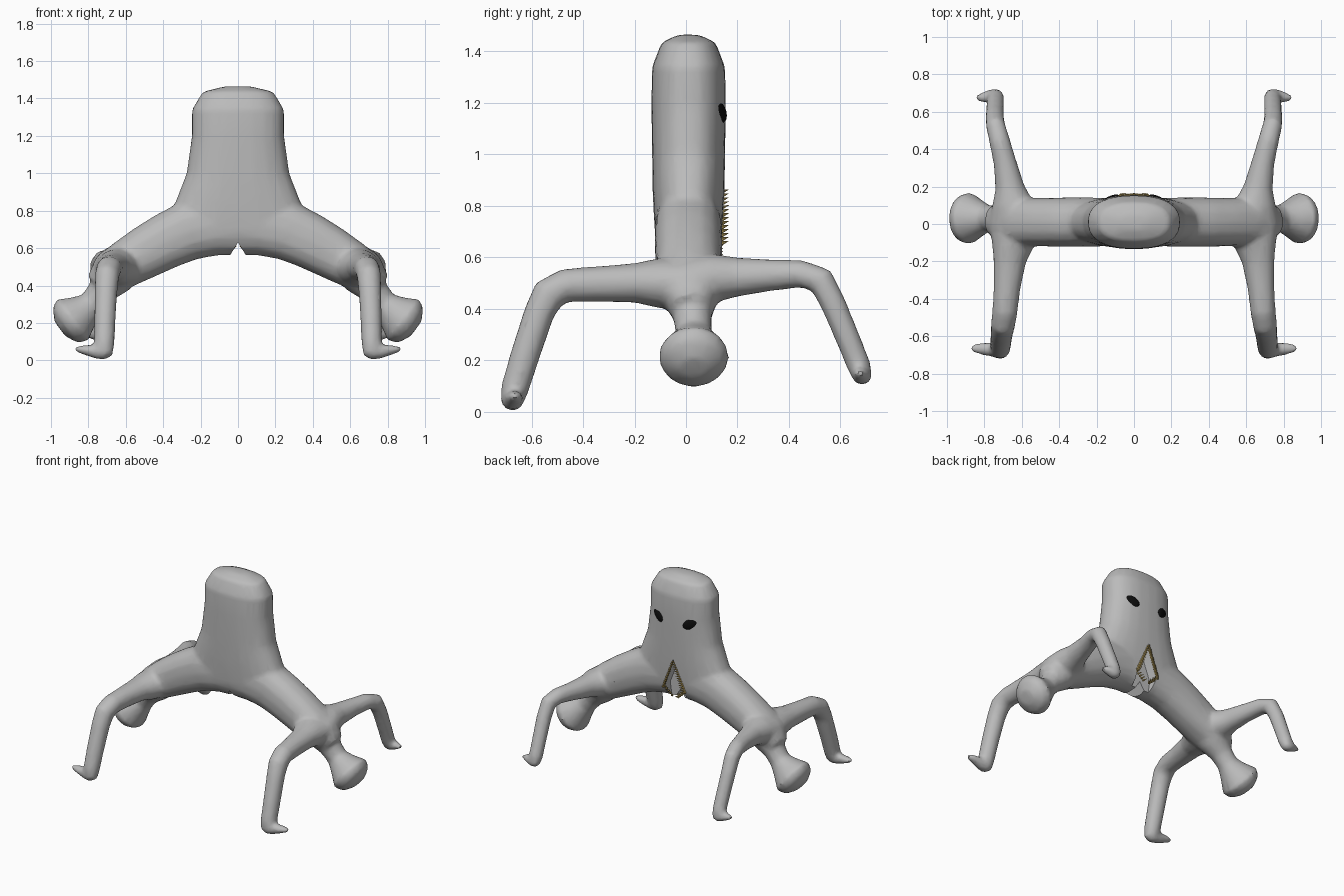
import bpy, bmesh, math
from mathutils import Vector, Matrix

if "Cube" in bpy.data.objects:
    bpy.data.objects.remove(bpy.data.objects["Cube"])


def material(name, color):
    m = bpy.data.materials.new(name)
    m.diffuse_color = (*color, 1)
    m.use_nodes = True
    m.node_tree.nodes["Principled BSDF"].inputs["Base Color"].default_value = m.diffuse_color
    return m


GREY = material("skin grey", (0.50, 0.50, 0.50))
BLACK = material("eye black", (0.004, 0.004, 0.004))
GOLD = material("tooth gold", (0.50, 0.36, 0.11))


def finish(bm, name, mat):
    bmesh.ops.recalc_face_normals(bm, faces=bm.faces)
    me = bpy.data.meshes.new(name)
    bm.to_mesh(me)
    bm.free()
    me.materials.append(mat)
    ob = bpy.data.objects.new(name, me)
    bpy.context.collection.objects.link(ob)
    return ob


def loft(bm, path, side, n=16, power=2.0):
    """Skin elliptical rings (x, y, z, half in path plane, half along side)."""
    side, rings = Vector(side), []
    pts = [Vector(p[:3]) for p in path]
    for i, p in enumerate(path):
        t = (pts[min(i + 1, len(pts) - 1)] - pts[max(i - 1, 0)]).normalized()
        s = (side - t * side.dot(t)).normalized()
        u = s.cross(t)
        ring = []
        for k in range(n):
            a = 2 * math.pi * k / n
            c, d = math.cos(a), math.sin(a)
            c = math.copysign(abs(c) ** (2 / power), c)
            d = math.copysign(abs(d) ** (2 / power), d)
            ring.append(bm.verts.new(pts[i] + u * c * p[3] + s * d * p[4]))
        rings.append(ring)
    for a, b in zip(rings, rings[1:]):
        for k in range(n):
            bm.faces.new((a[k], a[(k + 1) % n], b[(k + 1) % n], b[k]))
    bm.faces.new(rings[0])
    bm.faces.new(rings[-1])


bm = bmesh.new()
# Flattened trunk
loft(bm, [(0, .01, .68, .36, .13), (0, .01, .76, .37, .135), (0, .01, .86, .33, .14),
          (0, .01, 1.0, .275, .142), (0, .01, 1.2, .247, .145), (0, .01, 1.34, .247, .142),
          (0, .01, 1.435, .19, .105), (0, .01, 1.465, .07, .04)], (0, 1, 0), 24, 2.4)
for s in (1, -1):
    def side_loft(path, hint, power=2.0):
        loft(bm, [(s * p[0], *p[1:]) for p in path], hint, 16, power)

    # Arching half of the body
    side_loft([(-.06, .01, .72, .155, .13), (.12, .01, .72, .16, .13), (.26, .01, .695, .16, .132),
               (.38, .01, .64, .15, .132), (.50, .01, .575, .14, .13), (.62, .01, .505, .125, .13),
               (.70, .015, .45, .105, .11), (.75, .02, .40, .075, .08)], (0, 1, 0), 2.3)
    # Neck and flared head
    side_loft([(.66, .02, .45, .11, .11), (.735, .025, .365, .075, .075), (.78, .03, .305, .07, .07),
               (.83, .03, .26, .10, .10), (.885, .03, .215, .14, .14),
               (.925, .03, .188, .115, .12), (.952, .03, .168, .05, .06)], (0, 1, 0))
    # Front leg and foot
    side_loft([(.64, .0, .49, .10, .14), (.65, -.12, .50, .095, .11), (.665, -.2, .50, .077, .088),
               (.68, -.35, .495, .07, .072), (.69, -.47, .49, .066, .068), (.70, -.535, .455, .068, .066),
               (.705, -.572, .38, .06, .062), (.712, -.625, .22, .058, .058),
               (.715, -.665, .09, .055, .056), (.715, -.68, .03, .045, .045)], (1, 0, 0))
    side_loft([(.675, -.675, .055, .03, .035), (.72, -.675, .045, .046, .045), (.77, -.67, .048, .037, .038),
               (.83, -.665, .058, .026, .032), (.875, -.665, .06, .012, .015)], (0, 1, 0))
    # Rear leg and foot
    side_loft([(.64, .0, .50, .10, .14), (.65, .11, .52, .095, .11), (.665, .2, .523, .077, .078),
               (.69, .33, .53, .062, .062), (.72, .45, .535, .054, .056), (.74, .525, .51, .055, .053),
               (.745, .572, .42, .05, .05), (.742, .635, .27, .048, .048),
               (.74, .675, .17, .047, .047), (.738, .69, .13, .035, .035)], (1, 0, 0))
    side_loft([(.705, .685, .14, .025, .03), (.745, .685, .142, .042, .042), (.785, .68, .145, .032, .034),
               (.83, .675, .15, .018, .024), (.85, .675, .15, .008, .012)], (0, 1, 0))
body = finish(bm, "creature_body", GREY)

# Fuse the limbs into one skin
remesh = body.modifiers.new("fuse", 'REMESH')
remesh.mode = 'VOXEL'
remesh.voxel_size = 0.014
relax = body.modifiers.new("relax", 'SMOOTH')
relax.factor = 0.5
relax.iterations = 8
reduce = body.modifiers.new("reduce", 'DECIMATE')
reduce.ratio = 0.25


def prism(name, outline, y0, y1):
    b = bmesh.new()
    f = b.faces.new([b.verts.new((x, y0, z)) for x, z in outline])
    r = bmesh.ops.extrude_face_region(b, geom=[f])
    vs = [v for v in r["geom"] if isinstance(v, bmesh.types.BMVert)]
    bmesh.ops.translate(b, verts=vs, vec=(0, y1 - y0, 0))
    ob = finish(b, name, GREY)
    ob.hide_render = True
    return ob


# Mouth wedge in the back and a small notch under the arch
cutters = [prism("mouth_cutter", [(0, .88), (.085, .66), (.06, .5), (-.06, .5), (-.085, .66)], .06, .3),
           prism("notch_cutter", [(0, .63), (.05, .55), (-.05, .55)], -.3, .2)]
for c in cutters:
    cut = body.modifiers.new("cut", 'BOOLEAN')
    cut.operation = 'DIFFERENCE'
    cut.object = c
bpy.context.view_layer.objects.active = body
body.select_set(True)
for m in list(body.modifiers):
    bpy.ops.object.modifier_apply(modifier=m.name)
for c in cutters:
    bpy.data.objects.remove(c)
bpy.ops.object.shade_smooth_by_angle(angle=math.radians(40))

# Teeth lining the mouth
bm = bmesh.new()
for s in (1, -1):
    for i in range(14):
        z = .855 - .2 * i / 13
        base = Vector((s * (.012 + .073 * i / 13), .14, z))
        aim = Vector((-s * .45, .8, .25)).normalized()
        mat = Matrix.Translation(base + aim * .012) @ aim.to_track_quat('Z', 'Y').to_matrix().to_4x4()
        bmesh.ops.create_cone(bm, cap_ends=True, segments=6, radius1=.010, radius2=.0005,
                              depth=.038, matrix=mat)
    for i in range(5):
        base = Vector((s * (.08 - .014 * i), .125, .65 - .012 * i))
        aim = Vector((-s * .5, .6, .3)).normalized()
        mat = Matrix.Translation(base + aim * .01) @ aim.to_track_quat('Z', 'Y').to_matrix().to_4x4()
        bmesh.ops.create_cone(bm, cap_ends=True, segments=6, radius1=.009, radius2=.0005,
                              depth=.034, matrix=mat)
finish(bm, "teeth", GOLD)

# Slanted eyes
for s, label in ((1, "right"), (-1, "left")):
    bm = bmesh.new()
    bmesh.ops.create_uvsphere(bm, u_segments=16, v_segments=10, radius=1)
    mat = (Matrix.Translation((s * .132, .131, 1.165)) @ Matrix.Rotation(-s * .45, 4, 'Z')
           @ Matrix.Rotation(-s * .5, 4, 'Y') @ Matrix.Diagonal((.06, .016, .036, 1)))
    bmesh.ops.transform(bm, matrix=mat, verts=bm.verts)
    eye = finish(bm, label + "_eye", BLACK)
    for p in eye.data.polygons:
        p.use_smooth = True
